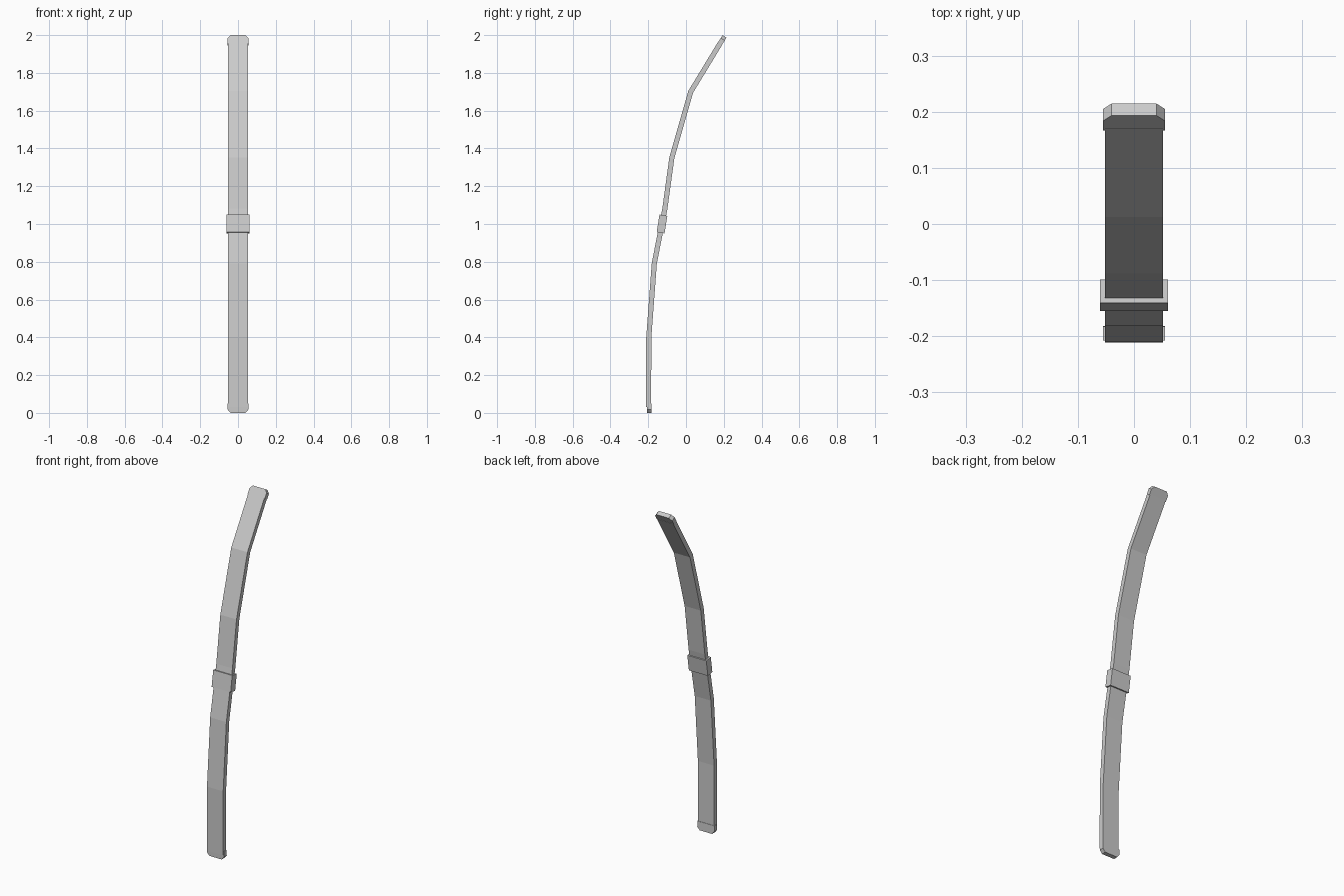
import bpy, bmesh
from mathutils import Vector, Matrix
from math import radians

if "Cube" in bpy.data.objects:
    bpy.data.objects.remove(bpy.data.objects["Cube"])


def finish(name, bm):
    bmesh.ops.recalc_face_normals(bm, faces=bm.faces)
    me = bpy.data.meshes.new(name)
    bm.to_mesh(me)
    bm.free()
    ob = bpy.data.objects.new(name, me)
    bpy.context.collection.objects.link(ob)
    return ob


def sweep(name, path, half_w, thick):
    """Rectangular section swept along a (y, z) path."""
    bm = bmesh.new()
    pts = [Vector(p) for p in path]
    rings = []
    for i, p in enumerate(pts):
        t = (pts[min(i + 1, len(pts) - 1)] - pts[max(i - 1, 0)]).normalized()
        n = Vector((t.y, -t.x)) * thick / 2
        rings.append([bm.verts.new((x * half_w, p.x + s * n.x, p.y + s * n.y))
                      for x, s in ((-1, -1), (1, -1), (1, 1), (-1, 1))])
    for a, b in zip(rings, rings[1:]):
        for j in range(4):
            bm.faces.new((a[j], a[(j + 1) % 4], b[(j + 1) % 4], b[j]))
    bm.faces.new(rings[0])
    bm.faces.new(rings[-1])
    return finish(name, bm)


def plate(name, outline, thick, loc, tilt):
    """Extruded x-z outline, tilted back about x."""
    bm = bmesh.new()
    f = bm.faces.new([bm.verts.new((x, -thick / 2, z)) for x, z in outline])
    ext = bmesh.ops.extrude_face_region(bm, geom=[f])
    bmesh.ops.translate(bm, vec=(0, thick, 0),
                        verts=[v for v in ext['geom'] if isinstance(v, bmesh.types.BMVert)])
    bm.transform(Matrix.Translation(loc) @ Matrix.Rotation(radians(-tilt), 4, 'X'))
    return finish(name, bm)


# long curved sheath body
sweep("sheath_body",
      [(-0.198, 0.03), (-0.197, 0.40), (-0.168, 0.79), (-0.112, 1.08),
       (-0.075, 1.35), (0.025, 1.70), (0.18, 1.955)], 0.052, 0.027)

# end caps with clipped outer corners (outer end at local z = 0)
cap = [(-0.055, -0.05), (0.055, -0.05), (0.055, -0.018),
       (0.04, 0), (-0.04, 0), (-0.055, -0.018)]
plate("top_cap", cap, 0.025, (0, 0.204, 1.993), 32)
plate("bottom_cap", [(x, -z) for x, z in cap], 0.025, (0, -0.194, 0), -1)

# middle band
plate("middle_band", [(-0.061, -0.047), (0.061, -0.047), (0.061, 0.047), (-0.061, 0.047)],
      0.042, (0, -0.127, 1.0), 9)
